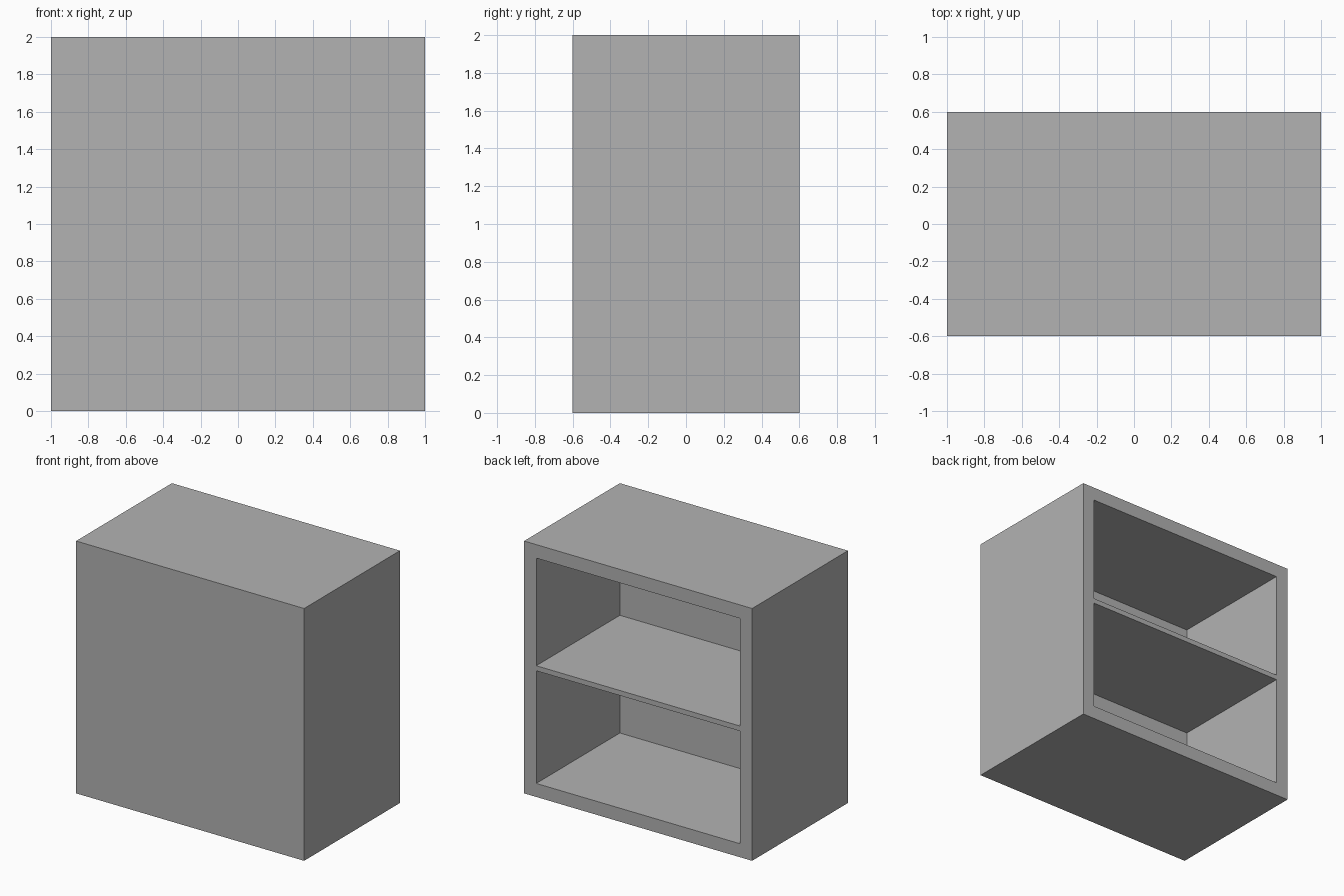
import bpy, bmesh
from mathutils import Matrix, Vector

if "Cube" in bpy.data.objects:
    bpy.data.objects.remove(bpy.data.objects["Cube"])

W, D, H = 2.0, 1.2, 2.0      # overall size
RIM = 0.107                  # side, top and bottom thickness
FRONT = 0.153                # front panel thickness
SHELF_Z, SHELF_T = 1.0, 0.04

grey = bpy.data.materials.new("plain grey")
grey.diffuse_color = (0.448, 0.448, 0.448, 1)
grey.use_nodes = True
grey.node_tree.nodes["Principled BSDF"].inputs["Base Color"].default_value = grey.diffuse_color


def box(bm, lo, hi):
    lo, hi = Vector(lo), Vector(hi)
    mat = Matrix.Translation((lo + hi) / 2) @ Matrix.Diagonal((*(hi - lo), 1))
    bmesh.ops.create_cube(bm, size=1, matrix=mat)
    bm.normal_update()


def finish(bm, name):
    mesh = bpy.data.meshes.new(name)
    bm.to_mesh(mesh)
    bm.free()
    mesh.materials.append(grey)
    bpy.context.collection.objects.link(bpy.data.objects.new(name, mesh))


# Cabinet shell: block with the back face inset and pushed in
bm = bmesh.new()
box(bm, (-W / 2, -D / 2, 0), (W / 2, D / 2, H))
back = max(bm.faces, key=lambda f: f.normal.y)
bmesh.ops.inset_region(bm, faces=[back], thickness=RIM, use_even_offset=True)
pushed = bmesh.ops.extrude_discrete_faces(bm, faces=[back])["faces"][0]
bmesh.ops.translate(bm, verts=pushed.verts, vec=(0, FRONT - D, 0))
bmesh.ops.recalc_face_normals(bm, faces=bm.faces)
finish(bm, "cabinet_shell")

# Middle shelf, flush with the open back
bm = bmesh.new()
box(bm, (-W / 2 + RIM, -D / 2 + FRONT, SHELF_Z),
    (W / 2 - RIM, D / 2, SHELF_Z + SHELF_T))
finish(bm, "middle_shelf")
